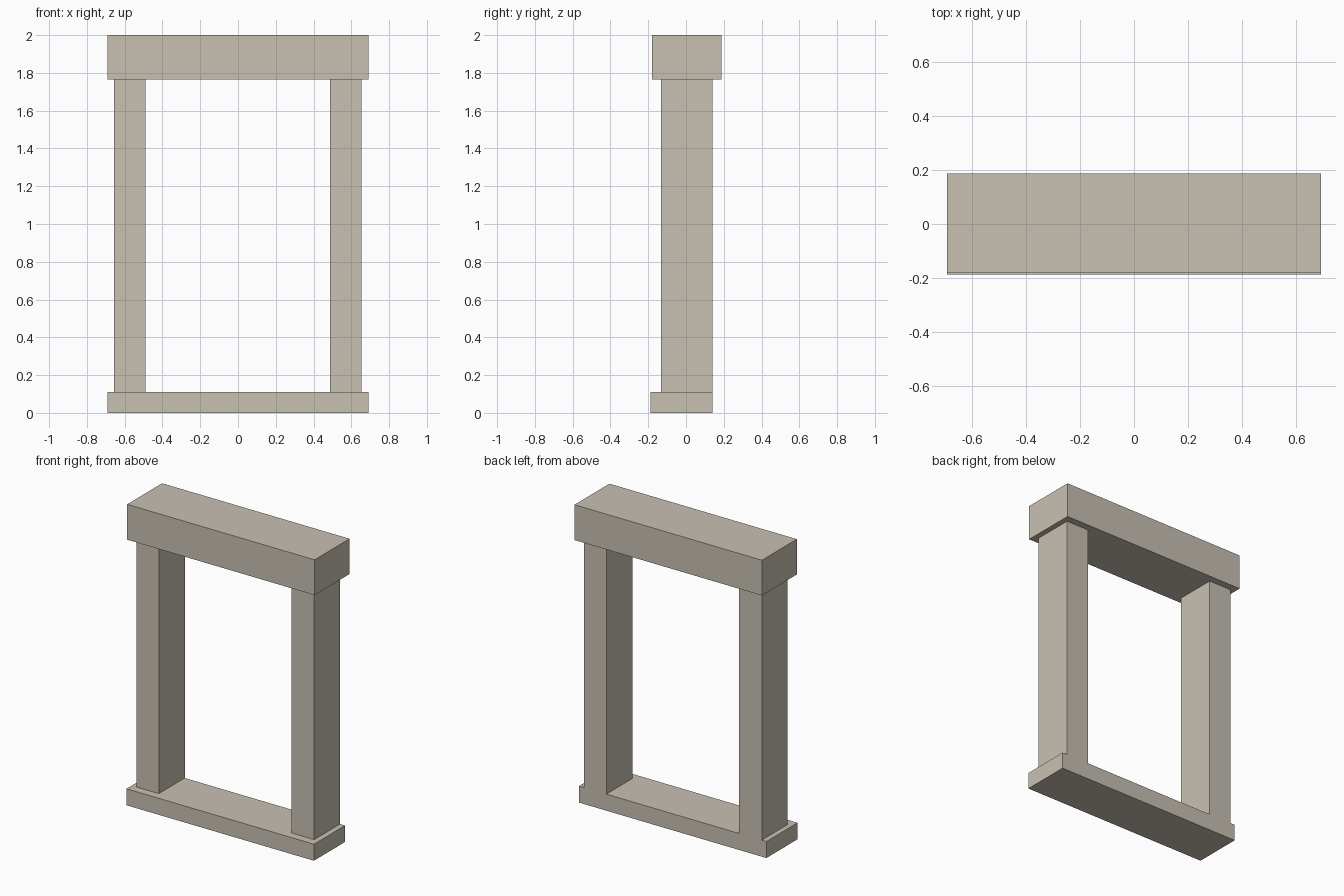
import bpy
import bmesh
from mathutils import Vector

cube = bpy.data.objects.get("Cube")
if cube:
    bpy.data.objects.remove(cube, do_unlink=True)

# One stone colour for the whole frame
stone = bpy.data.materials.new("pale_stone")
stone.use_nodes = True
colour = (0.58, 0.53, 0.45, 1)
stone.diffuse_color = colour
stone.node_tree.nodes["Principled BSDF"].inputs["Base Color"].default_value = colour


def block(name, low, high):
    """Flat-faced block between two opposite corners."""
    low, high = Vector(low), Vector(high)
    size = high - low
    bm = bmesh.new()
    bmesh.ops.create_cube(bm, size=1)
    bmesh.ops.scale(bm, vec=size, verts=bm.verts)
    mesh = bpy.data.meshes.new(name)
    bm.to_mesh(mesh)
    bm.free()
    mesh.materials.append(stone)
    obj = bpy.data.objects.new(name, mesh)
    obj.location = (low + high) / 2
    bpy.context.collection.objects.link(obj)
    return obj


half_width = 0.69
sill_top, lintel_bottom = 0.11, 1.765
post_back = 0.14

# Sill: projects at the front, flush with the posts at the back
block("sill", (-half_width, -0.187, 0), (half_width, post_back, sill_top))

# Lintel: overhangs the posts on every side
block("lintel", (-half_width, -0.18, lintel_bottom), (half_width, 0.187, 2))

# Matching side posts
for name, centre in (("left_post", 0.571), ("right_post", -0.573)):
    block(name, (centre - 0.083, -0.133, sill_top),
          (centre + 0.083, post_back, lintel_bottom))
